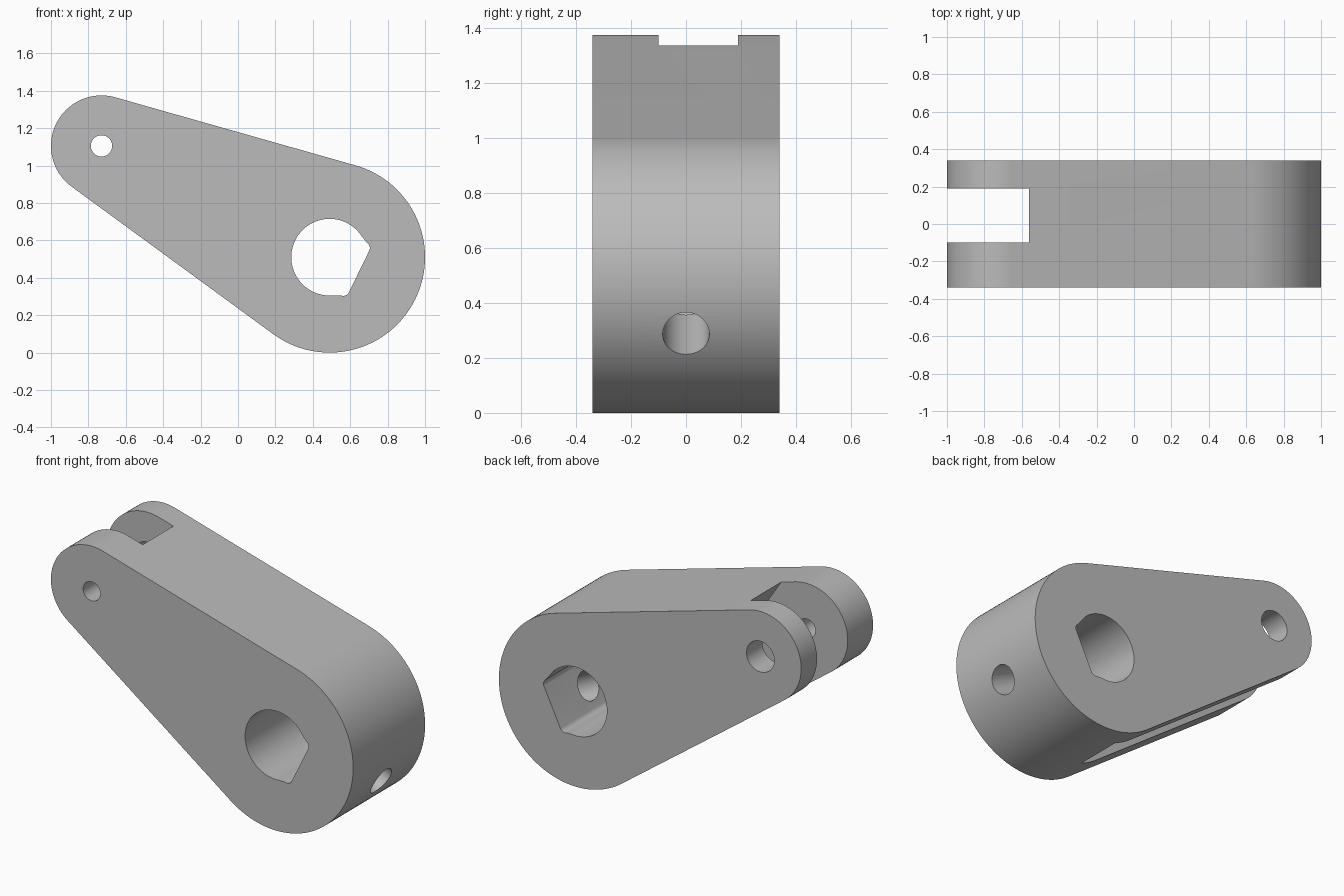
import bpy, bmesh, math
from mathutils import Vector

cube = bpy.data.objects.get("Cube")
if cube:
    bpy.data.objects.remove(cube, do_unlink=True)

grey = bpy.data.materials.new("plain grey")
grey.use_nodes = True
colour = (0.5, 0.5, 0.5, 1)
grey.diffuse_color = colour
grey.node_tree.nodes["Principled BSDF"].inputs["Base Color"].default_value = colour

HALF = 0.34                                   # half the arm's thickness
BIG, BIG_R = Vector((0.49, 0.51)), 0.51       # hub end, in x and z
SMALL, SMALL_R = Vector((-0.73, 1.105)), 0.27 # fork end
AXIS = (BIG - SMALL).normalized()             # from the fork to the hub
TILT = math.atan2(AXIS.y, AXIS.x)


def arc(centre, radius, start, end, steps):
    """Points on an arc, angles in radians."""
    angles = [start + (end - start) * i / steps for i in range(steps + 1)]
    return [centre + radius * Vector((math.cos(a), math.sin(a))) for a in angles]


def prism(name, points, y0, y1):
    """Extrude an outline in x and z along y."""
    bm = bmesh.new()
    face = bm.faces.new([bm.verts.new((p[0], y0, p[1])) for p in points])
    grown = bmesh.ops.extrude_face_region(bm, geom=[face])["geom"]
    verts = [v for v in grown if isinstance(v, bmesh.types.BMVert)]
    bmesh.ops.translate(bm, verts=verts, vec=(0, y1 - y0, 0))
    bmesh.ops.recalc_face_normals(bm, faces=bm.faces[:])
    mesh = bpy.data.meshes.new(name)
    bm.to_mesh(mesh)
    bm.free()
    obj = bpy.data.objects.new(name, mesh)
    bpy.context.collection.objects.link(obj)
    mesh.materials.append(grey)
    return obj


def cut(target, cutter):
    """Subtract the cutter and remove it."""
    cutter.hide_render = True
    mod = target.modifiers.new("cut", "BOOLEAN")
    mod.operation, mod.solver, mod.object = "DIFFERENCE", "EXACT", cutter
    bpy.context.view_layer.objects.active = target
    bpy.ops.object.modifier_apply(modifier=mod.name)
    bpy.data.objects.remove(cutter, do_unlink=True)


# Tapered arm: two round ends joined by their tangents
spread = math.acos((BIG_R - SMALL_R) / (BIG - SMALL).length)
back = TILT + math.pi
outline = arc(BIG, BIG_R, back + spread - math.tau, back - spread, 72)
outline += arc(SMALL, SMALL_R, back - spread, back + spread, 40)
arm = prism("lever_arm", outline, -HALF, HALF)

# Fork slot with a slanted floor
top, bottom = Vector((-0.56, 1.337)), Vector((0.295, 0.04))
run = (bottom - top) * 0.1
cut(arm, prism("slot_cutter", [top - run, bottom + run, (-1.3, -0.2), (-1.3, 1.6)], -0.1, 0.19))

# Pin holes: narrow in the front cheek, wide in the back cheek
for radius, y0, y1 in ((0.057, -0.5, 0.05), (0.092, 0.05, 0.5)):
    cut(arm, prism("pin_cutter", arc(SMALL, radius, 0, math.tau, 40)[:-1], y0, y1))

# Shaft bore: flat on the hub side, with rounded corner reliefs
corner = Vector((0.142, 0.124))
upper = arc(corner, 0.033, 0, math.radians(85), 8)
lower = [Vector((p.x, -p.y)) for p in reversed(upper)]
wide = math.radians(58)
bore = upper + arc(Vector((0, 0)), 0.205, wide, math.tau - wide, 48) + lower
turn = lambda p: BIG + p.x * AXIS + p.y * Vector((-AXIS.y, AXIS.x))
cut(arm, prism("bore_cutter", [turn(p) for p in bore], -0.5, 0.5))

# Set screw hole from the bore's flat out through the hub
direction = Vector((AXIS.x, 0, AXIS.y))
mid = Vector((BIG.x, 0, BIG.y)) + direction * 0.4
bpy.ops.mesh.primitive_cylinder_add(vertices=40, radius=0.085, depth=0.6, location=mid)
screw = bpy.context.object
screw.name = "screw_cutter"
screw.rotation_euler = direction.to_track_quat("Z", "Y").to_euler()
screw.data.materials.append(grey)
bpy.context.view_layer.update()
cut(arm, screw)

# Smooth the round walls, keep edges sharp
bpy.ops.object.select_all(action="DESELECT")
arm.select_set(True)
bpy.context.view_layer.objects.active = arm
bpy.ops.object.shade_smooth_by_angle(angle=math.radians(30))
